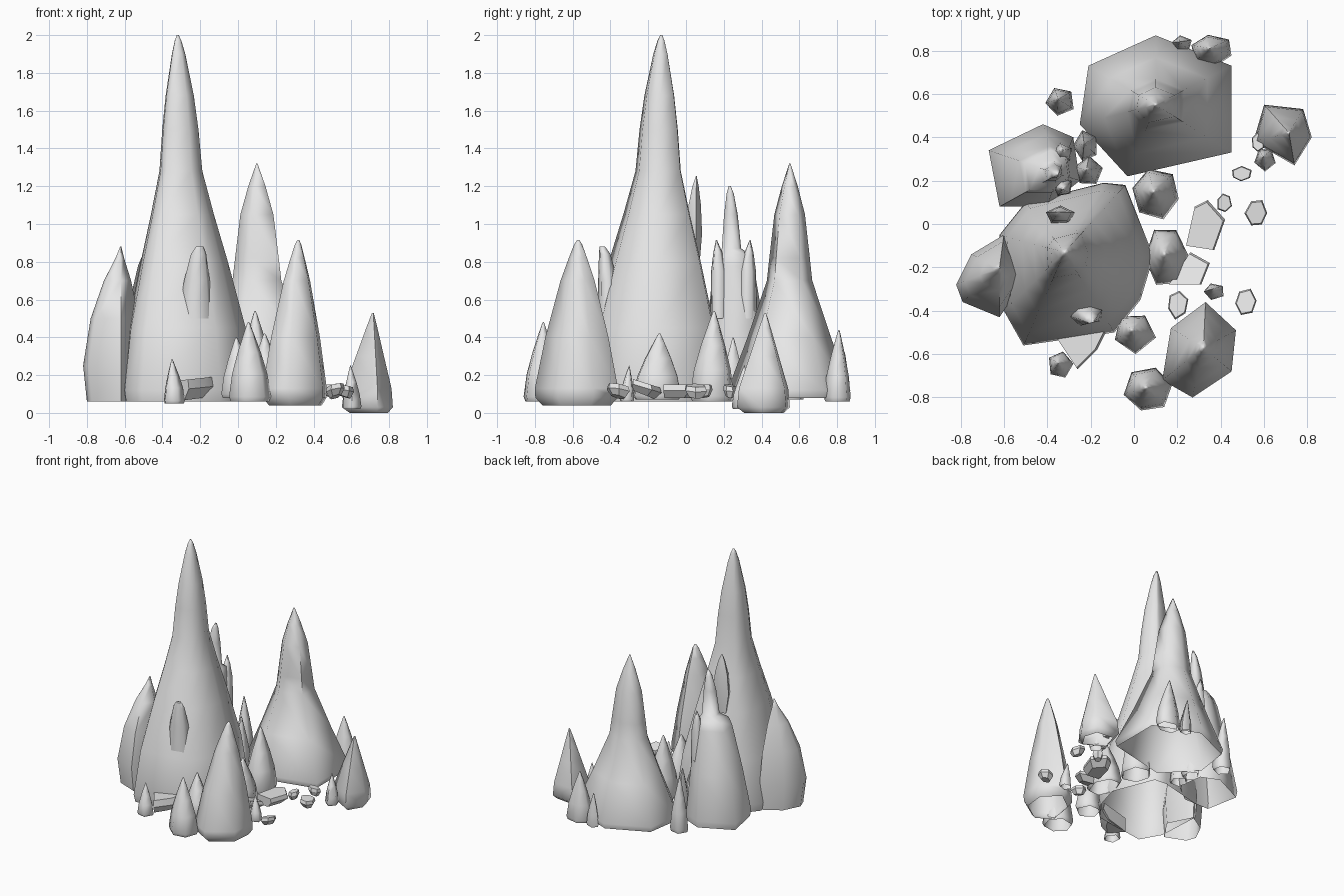
import bpy, bmesh, math, random

random.seed(4)
stone = bpy.data.materials.new("pale_grey_stone")
stone.diffuse_color = (0.8, 0.8, 0.8, 1)


def loft(name, foot, apex, profile, angle=75, closed=False, tilt=(0, 0)):
    """Stack scaled copies of a footprint, drifting from its centre to the apex."""
    n = len(foot)
    cx = sum(p[0] for p in foot) / n
    cy = sum(p[1] for p in foot) / n
    bm = bmesh.new()
    rings = []
    for z, s in profile:
        t = max(0.0, 1 - s)
        mx, my = cx + (apex[0] - cx) * t, cy + (apex[1] - cy) * t
        rings.append([bm.verts.new((mx + (x - cx) * s, my + (y - cy) * s,
                                    z + tilt[0] * (x - cx) + tilt[1] * (y - cy)))
                      for x, y in foot])
    for a, b in zip(rings, rings[1:]):
        for i in range(n):
            j = (i + 1) % n
            bm.faces.new((a[i], a[j], b[j], b[i]))
    bm.faces.new(rings[-1])
    if closed:
        bm.faces.new(rings[0][::-1])
    if sum(p[0] * q[1] - q[0] * p[1] for p, q in zip(foot, foot[1:] + foot[:1])) < 0:
        bmesh.ops.reverse_faces(bm, faces=bm.faces)
    me = bpy.data.meshes.new(name)
    bm.to_mesh(me)
    bm.free()
    me.materials.append(stone)
    ob = bpy.data.objects.new(name, me)
    bpy.context.collection.objects.link(ob)
    bpy.ops.object.select_all(action='DESELECT')
    ob.select_set(True)
    bpy.context.view_layer.objects.active = ob
    bpy.ops.object.shade_smooth_by_angle(angle=math.radians(angle))
    return ob


def polygon(x, y, rx, ry, n, turn=0.0, jitter=0.0):
    pts = []
    for i in range(n):
        a = turn + math.tau * i / n
        k = 1 + random.uniform(-jitter, jitter)
        pts.append((x + rx * k * math.cos(a), y + ry * k * math.sin(a)))
    return pts


def cone_profile(z0, z1):
    """Bulging stalagmite outline between two heights."""
    steps = [(0, .9), (.06, 1), (.35, .84), (.62, .55), (.85, .25), (.96, .1), (1, .03)]
    return [(z0 + (z1 - z0) * t, s) for t, s in steps]


# Tallest spire
loft("main_spire",
     [(-.51, -.56), (-.09, -.5), (.03, -.35), (.09, -.15), (-.04, .18),
      (-.14, .19), (-.5, .1), (-.62, -.05), (-.6, -.4)], (-.32, -.13),
     [(.06, .97), (.12, 1), (.45, .88), (.8, .65), (1.05, .47), (1.28, .32),
      (1.5, .27), (1.68, .21), (1.9, .1), (1.97, .05), (2, .015)])

# Wide spire at the back
loft("back_spire",
     [(.1, .87), (.45, .73), (.45, .33), (-.03, .22), (-.25, .46), (-.21, .73)], (.1, .55),
     [(.08, .97), (.12, 1), (.4, .68), (.7, .37), (.82, .33), (1.05, .25),
      (1.2, .13), (1.3, .03), (1.32, .01)])

# Spike leaning on the left of the main spire
loft("left_spire",
     [(-.82, -.28), (-.79, -.36), (-.62, -.43), (-.5, -.25), (-.6, -.05), (-.75, -.14)], (-.62, -.2),
     [(.06, .9), (.25, 1), (.5, .8), (.7, .45), (.82, .14), (.88, .02)])

# Shouldered spire behind on the left, with two broken corners at its shoulder
loft("shouldered_spire",
     [(-.67, .34), (-.42, .46), (-.28, .4), (-.25, .2), (-.4, .08), (-.62, .08)], (-.35, .23),
     [(.07, .97), (.12, 1), (.45, .8), (.78, .56), (.84, .48), (.87, .27),
      (1.05, .19), (1.16, .1), (1.2, .03)])
for y, lean in ((.175, .16), (.325, .34)):
    loft("shoulder_shard", polygon(-.33, y, .05, .05, 5, .5), (-.33, lean),
         [(.5, 1), (.75, .9), (.85, .5), (.915, .06)])

# Front spire
loft("front_spire",
     [(.33, -.36), (.47, -.49), (.45, -.68), (.27, -.8), (.13, -.72), (.17, -.48)], (.32, -.57),
     [(.04, .82), (.08, .99), (.13, 1), (.4, .76), (.7, .41), (.82, .22), (.89, .1), (.915, .03)])

# Right spire
loft("right_spire",
     [(.6, .55), (.78, .53), (.82, .4), (.74, .27), (.55, .38)], (.715, .42),
     [(0.0, .75), (.03, 1), (.13, .93), (.3, .55), (.45, .22), (.51, .08), (.53, .03)])

# Spikes growing out of the large spires
loft("front_growth", polygon(-.225, -.4, .095, .07, 6, .3), (-.195, -.455),
     [(.5, 1), (.7, .75), (.84, .45), (.88, .22)])
loft("upper_growth", polygon(-.34, .04, .07, .045, 5, .3), (-.35, .055),
     [(.8, .6), (.95, 1), (1.1, .8), (1.2, .4), (1.255, .05)])

# Small stalagmites: x, y, radius x, radius y, base z, tip z, sides
small = [
    (.065, -.765, .11, .105, .06, .48, 6), (0, -.5, .1, .095, .08, .4, 5),
    (.15, -.15, .1, .14, .07, .42, 6), (.1, .14, .115, .12, .06, .54, 6),
    (-.34, -.65, .06, .065, .05, .285, 5), (-.34, .565, .07, .07, .07, .5, 5),
    (.36, .8, .1, .075, .06, .44, 6), (.22, .83, .05, .04, .06, .32, 5),
    (.605, .3, .05, .055, .02, .25, 5), (.37, -.31, .05, .04, .06, .25, 5),
    (-.22, .36, .06, .075, .07, .45, 5), (-.21, .24, .07, .07, .07, .4, 5),
]
for x, y, rx, ry, z0, z1, n in small:
    loft("small_stalagmite", polygon(x, y, rx, ry, n, random.uniform(0, 2), .06),
         (x - .01, y + .01), cone_profile(z0, z1))

# Broken slabs and pebbles lying between the spires
slabs = [
    ([(.24, -.1), (.37, -.12), (.42, .02), (.34, .11), (.28, .08)], .08, .15, (0, 0)),
    ([(.16, -.28), (.31, -.28), (.35, -.18), (.26, -.13)], .1, .16, (0, -.3)),
    ([(-.36, -.52), (-.26, -.67), (-.17, -.58), (-.12, -.48)], .07, .18, (.1, 0)),
]
for foot, z0, z1, tilt in slabs:
    loft("broken_slab", foot, foot[0],
         [(z0, .75), (z0 + .55 * (z1 - z0), 1), (z1, .95)], 25, True, tilt)

pebbles = [(.2, -.37, .05, .065), (.515, -.36, .055, .065), (.565, .05, .05, .065),
           (.495, .23, .05, .035), (.415, .1, .035, .045), (.57, .375, .03, .045)]
for x, y, rx, ry in pebbles:
    loft("pebble", polygon(x, y, rx, ry, 6, random.uniform(0, 2), .12), (x, y),
         [(.085, .6), (.12, 1), (.145, .88)], 25, True,
         (random.uniform(-.2, .2), random.uniform(-.2, .2)))
